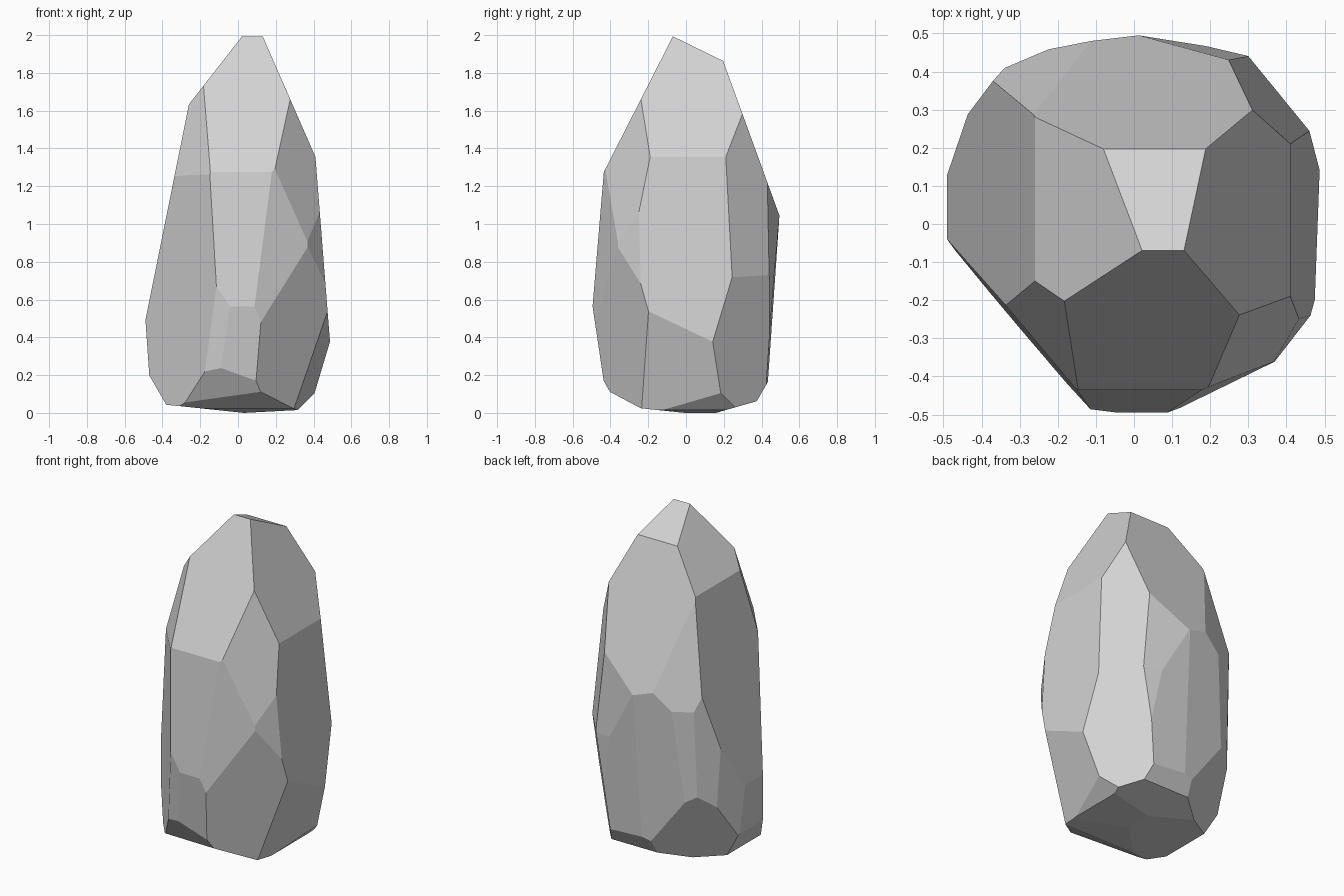
import bpy
import bmesh
from math import radians, cos, sin
from mathutils import Vector

default_cube = bpy.data.objects.get("Cube")
if default_cube:
    bpy.data.objects.remove(default_cube, do_unlink=True)

# Every flat face is one chisel cut: heading, upward tilt, distance from the core
CORE = Vector((0, 0, 1))

# Sloping faces around the peak
crown_cuts = [
    (90, 64, .867), (-90, 27, .515), (0, 23.6, .52), (90, 20, .482),
    (180, 38, .598), (219.5, 14.7, .448), (112, 13, .495),
]

# Tall faces around the sides
side_cuts = [
    (180, 11.4, .381), (220, .5, .397), (-90, 4.8, .457), (-44.4, 11.3, .488),
    (-66, 1.4, .477), (-34, 3, .501), (0, 4.5, .437), (39, 5.4, .483),
    (76.5, 2.5, .486), (77, -2, .506), (88, -4, .49), (98, -3.8, .484),
    (113, -2, .509), (140, -1, .523), (158, -2, .52),
]

# Faces that tuck inward near the ground
lower_cuts = [
    (-90, -8.5, .553), (-106, -6, .53), (-50, -9.5, .526), (-11, -18, .62),
    (39.6, -7.5, .542), (125, -22, .672), (180, -4, .524), (180, -30, .805),
    (-100, -32, .787), (90, -30, .791), (0, -45, .916),
]

# Shallow faces of the underside
base_cuts = [
    (180, -84, .986), (0, -87, .995), (-90, -84, .99), (-90, -62, .969),
    (90, -74, 1),
]


def chisel(bm, heading, tilt, distance):
    """Slice off everything beyond a plane and close the hole with one face."""
    heading, tilt = radians(heading), radians(tilt)
    normal = Vector((cos(heading) * cos(tilt), sin(heading) * cos(tilt), sin(tilt)))
    geometry = list(bm.verts) + list(bm.edges) + list(bm.faces)
    bmesh.ops.bisect_plane(
        bm, geom=geometry, dist=1e-5, plane_co=CORE + normal * distance,
        plane_no=normal, clear_outer=True)
    rim = [edge for edge in bm.edges if edge.is_boundary]
    if rim:
        bmesh.ops.holes_fill(bm, edges=rim, sides=0)


def make_material(name, shade):
    material = bpy.data.materials.new(name)
    material.use_nodes = True
    colour = (shade, shade, shade, 1)
    material.diffuse_color = colour
    material.node_tree.nodes["Principled BSDF"].inputs["Base Color"].default_value = colour
    return material


# Start from a solid block and carve the boulder out of it
bm = bmesh.new()
bmesh.ops.create_cube(bm, size=3)
bmesh.ops.translate(bm, verts=bm.verts, vec=CORE)
for cuts in (crown_cuts, side_cuts, lower_cuts, base_cuts):
    for cut in cuts:
        chisel(bm, *cut)

# Clean slivers and settle the boulder on the ground
bmesh.ops.remove_doubles(bm, verts=bm.verts, dist=.002)
bmesh.ops.recalc_face_normals(bm, faces=bm.faces)
lowest = min(vert.co.z for vert in bm.verts)
bmesh.ops.translate(bm, verts=bm.verts, vec=(0, 0, -lowest))

mesh = bpy.data.meshes.new("boulder")
bm.to_mesh(mesh)
bm.free()
mesh.materials.append(make_material("stone grey", .65))
boulder = bpy.data.objects.new("boulder", mesh)
bpy.context.collection.objects.link(boulder)
